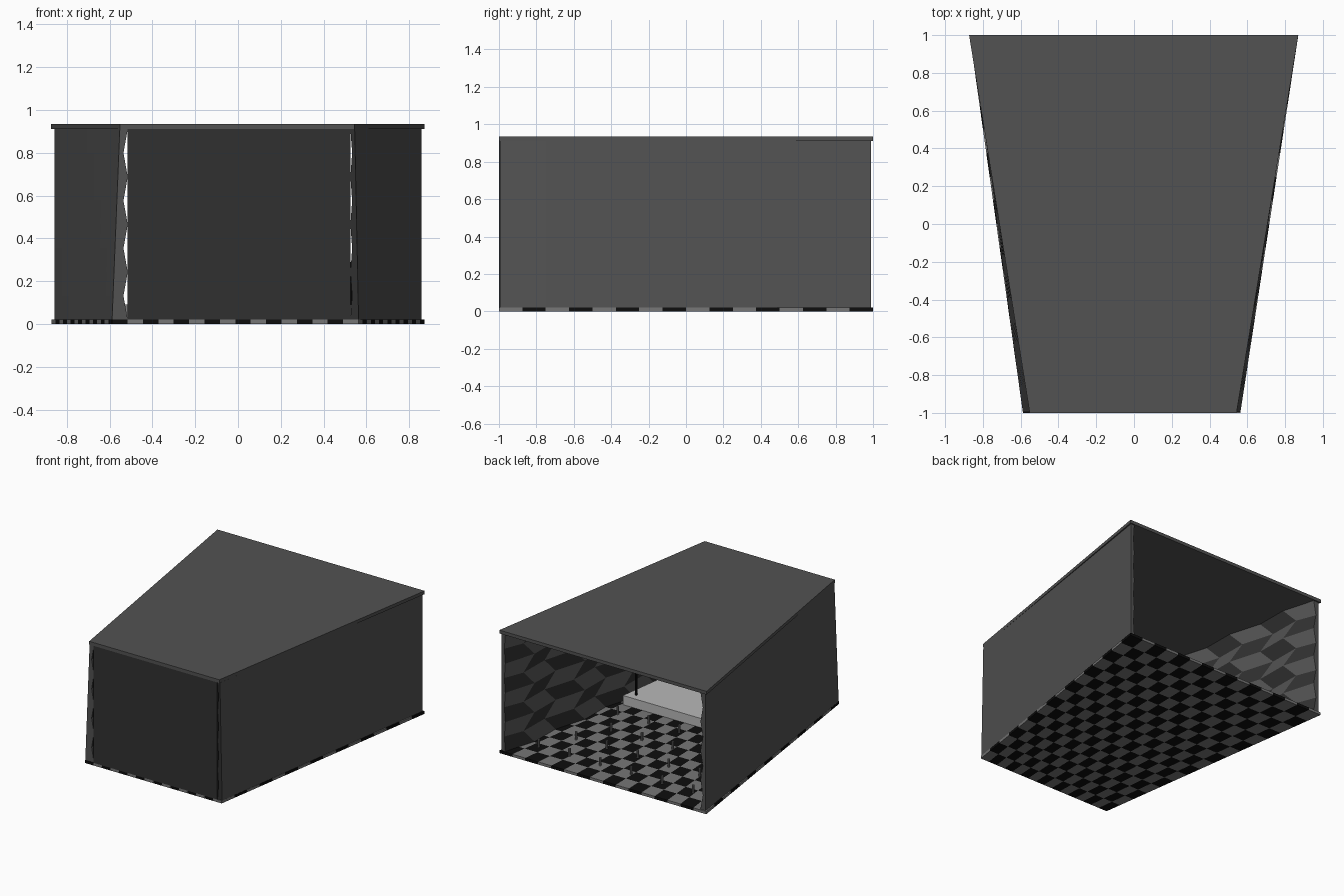
import bpy, bmesh

cube = bpy.data.objects.get("Cube")
if cube:
    bpy.data.objects.remove(cube, do_unlink=True)


def material(name, value):
    mat = bpy.data.materials.new(name)
    mat.use_nodes = True
    color = (value, value, value, 1)
    mat.diffuse_color = color
    mat.node_tree.nodes["Principled BSDF"].inputs["Base Color"].default_value = color
    return mat


GREY = material("wall grey", 0.085)
DARK = material("charcoal", 0.03)
BLACK = material("tile black", 0.004)
TILE = material("tile grey", 0.18)
PALE = material("stage pale grey", 0.48)


def finish(bm, name, mats):
    bmesh.ops.recalc_face_normals(bm, faces=bm.faces)
    mesh = bpy.data.meshes.new(name)
    bm.to_mesh(mesh)
    bm.free()
    for m in mats:
        mesh.materials.append(m)
    obj = bpy.data.objects.new(name, mesh)
    bpy.context.collection.objects.link(obj)
    return obj


def slab(name, outline, z0, z1, mat):
    """Flat plate extruded upward from a plan outline."""
    bm = bmesh.new()
    face = bm.faces.new([bm.verts.new((x, y, z0)) for x, y in outline])
    top = bmesh.ops.extrude_face_region(bm, geom=[face])["geom"]
    for v in top:
        if isinstance(v, bmesh.types.BMVert):
            v.co.z = z1
    return finish(bm, name, [mat])


def lerp(a, b, t):
    return a + (b - a) * t


# Checkered floor: each tile is a small tapered block
def checker_floor(n=16):
    bm = bmesh.new()

    def corner(i, j, z):
        t = j / n
        x = lerp(lerp(-0.588, -0.87, t), lerp(0.563, 0.87, t), i / n)
        return bm.verts.new((x, -1 + 2 * t, z))

    rows = [[[corner(i, j, z) for i in range(n + 1)] for j in range(n + 1)]
            for z in (0, 0.02)]

    def add(verts, i, j):
        bm.faces.new(verts).material_index = (i + j) % 2

    low, high = rows
    for j in range(n):
        for i in range(n):
            for g in rows:
                add([g[j][i], g[j][i + 1], g[j + 1][i + 1], g[j + 1][i]], i, j)
    for k in range(n):
        for e in (0, n):
            c = min(e, n - 1)
            add([low[e][k], low[e][k + 1], high[e][k + 1], high[e][k]], k, c)
            add([low[k][e], low[k + 1][e], high[k + 1][e], high[k][e]], c, k)
    return finish(bm, "checker_floor", [BLACK, TILE])


checker_floor()


# Side walls: plain outside, folded parallelogram panels inside
def side_wall(name, side, foot, head, inner, ripple, cap):
    cols, rows = 8, 8
    bm = bmesh.new()
    outside, inside = [], []
    for i in range(cols + 1):
        out_col, in_col = [], []
        for j in range(rows + 1):
            t, h = i / cols, j / rows
            y, z = lerp(-0.995, 0.99, t), lerp(0.02, 0.91, h)
            outer_x = lerp(lerp(foot, head, h), 0.858, t)
            out_col.append(bm.verts.new((side * outer_x, y, z)))
            shift = 0.1 * (j % 2) if 0 < i < cols else 0
            fold = 0.035 * (i % 2) + ripple * (j % 2 == 0)
            inner_x = lerp(inner, 0.835, t + shift / 2) - fold
            in_col.append(bm.verts.new((side * inner_x, y + shift, z)))
        outside.append(out_col)
        inside.append(in_col)
    for i in range(cols):
        for j in range(rows):
            for g, mi in ((outside, 0), (inside, (i + j) % 2)):
                f = bm.faces.new([g[i][j], g[i + 1][j], g[i + 1][j + 1], g[i][j + 1]])
                f.material_index = mi
        for j in (0, rows):
            bm.faces.new([outside[i][j], outside[i + 1][j], inside[i + 1][j], inside[i][j]])
    for j in range(rows):
        for i in (0, cols):
            f = bm.faces.new([outside[i][j], outside[i][j + 1], inside[i][j + 1], inside[i][j]])
            f.material_index = cap if i == 0 else 0
    return finish(bm, name, [GREY, DARK])


side_wall("right_wall", -1, 0.588, 0.552, 0.535, 0.02, 0)
side_wall("left_wall", 1, 0.563, 0.545, 0.533, 0.008, 1)

# Front wall, roof and stage
slab("front_wall", [(-0.515, -1), (0.525, -1), (0.525, -0.98), (-0.515, -0.98)], 0.02, 0.91, DARK)
slab("roof", [(-0.552, -1), (0.543, -1), (0.87, 1), (-0.873, 1)], 0.91, 0.935, GREY)
slab("stage", [(-0.48, -0.97), (0.48, -0.97), (0.6, -0.1), (-0.6, -0.1)], 0.02, 0.09, PALE)


# Small posts standing on the floor in staggered rows
def post(name, x, y, z, radius, height, mat):
    bpy.ops.mesh.primitive_cylinder_add(vertices=8, radius=radius, depth=height,
                                        location=(x, y, z + height / 2))
    obj = bpy.context.object
    obj.name = name
    obj.data.materials.append(mat)


for r in range(4):
    y = 0.8 - 0.25 * r
    for k in range(6):
        x = -0.62 + 0.26 * k + (0.12 if r % 2 else 0)
        if abs(x) < 0.6 + 0.13 * y:
            post("floor_post", x, y, 0.02, 0.009, 0.06, TILE)

# Slim stand on the stage
post("stage_stand", 0.53, -0.16, 0.09, 0.008, 0.2, BLACK)
